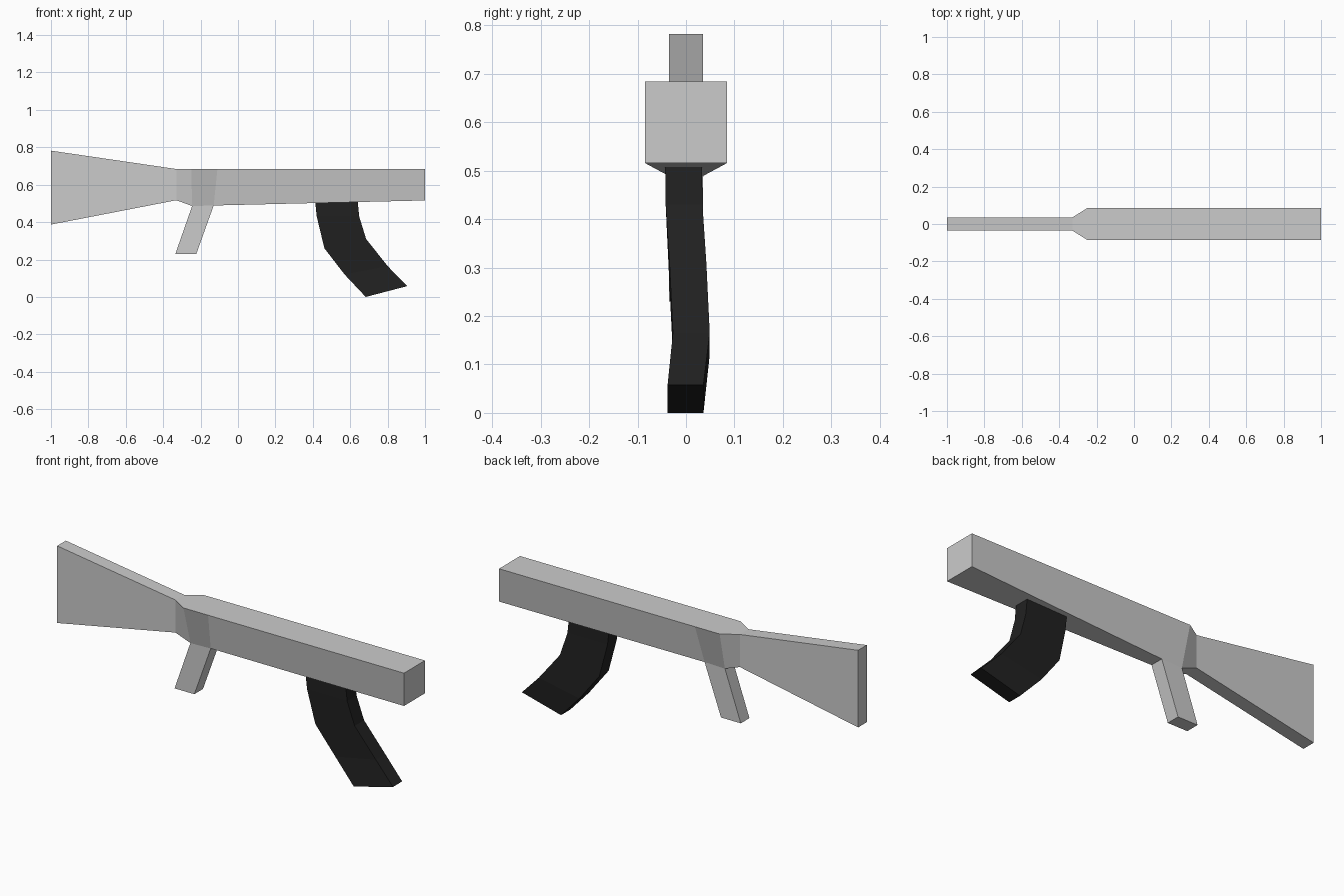
import bpy

cube = bpy.data.objects.get("Cube")
if cube:
    bpy.data.objects.remove(cube, do_unlink=True)


def material(name, value):
    mat = bpy.data.materials.new(name)
    mat.use_nodes = True
    colour = (value, value, value, 1)
    mat.diffuse_color = colour
    mat.node_tree.nodes["Principled BSDF"].inputs["Base Color"].default_value = colour
    return mat


def loft(name, rings, mat):
    """Skin a row of four-cornered rings and cap both ends."""
    verts = [p for ring in rings for p in ring]
    faces = [(0, 1, 2, 3), tuple(len(verts) - 1 - i for i in range(4))]
    for r in range(len(rings) - 1):
        a, b = r * 4, r * 4 + 4
        for i in range(4):
            j = (i + 1) % 4
            faces.append((a + j, a + i, b + i, b + j))
    mesh = bpy.data.meshes.new(name)
    mesh.from_pydata(verts, [], faces)
    mesh.materials.append(mat)
    obj = bpy.data.objects.new(name, mesh)
    bpy.context.collection.objects.link(obj)
    return obj


def body_ring(x_low, x_top, low, top, half_low, half_top):
    return [(x_low, -half_low, low), (x_low, half_low, low),
            (x_top, half_top, top), (x_top, -half_top, top)][::-1]


def slab_ring(rear, front, y, half):
    (xr, zr), (xf, zf) = rear, front
    return [(xr, y - half, zr), (xf, y - half, zf),
            (xf, y + half, zf), (xr, y + half, zr)]


grey = material("light grey", 0.6)
black = material("black", 0.015)

# Flared stock, narrow neck and receiver whose underside tapers to the grip
loft("stock_and_receiver", [
    body_ring(-1, -1, 0.387, 0.782, 0.035, 0.035),
    body_ring(-0.33, -0.33, 0.517, 0.684, 0.035, 0.035),
    body_ring(-0.245, -0.25, 0.486, 0.684, 0.035, 0.085),
    body_ring(-0.13, -0.11, 0.489, 0.684, 0.035, 0.085),
    body_ring(1, 1, 0.516, 0.684, 0.085, 0.085),
], grey)

# Raked grip
loft("grip", [
    slab_ring((-0.245, 0.487), (-0.13, 0.489), 0, 0.035),
    slab_ring((-0.335, 0.23), (-0.223, 0.23), 0, 0.035),
][::1], grey)

# Curved magazine, slightly bowed sideways
loft("magazine", [
    slab_ring((0.413, 0.505), (0.64, 0.509), -0.005, 0.038),
    slab_ring((0.421, 0.43), (0.648, 0.43), -0.004, 0.038),
    slab_ring((0.462, 0.26), (0.685, 0.31), 0.004, 0.038),
    slab_ring((0.57, 0.12), (0.80, 0.165), 0.011, 0.038),
    slab_ring((0.683, 0), (0.905, 0.058), -0.001, 0.037),
], black)

# Make all faces point outwards
import bmesh
for part in ("stock_and_receiver", "grip", "magazine"):
    mesh = bpy.data.objects[part].data
    bm = bmesh.new()
    bm.from_mesh(mesh)
    bmesh.ops.recalc_face_normals(bm, faces=bm.faces)
    bm.to_mesh(mesh)
    bm.free()
